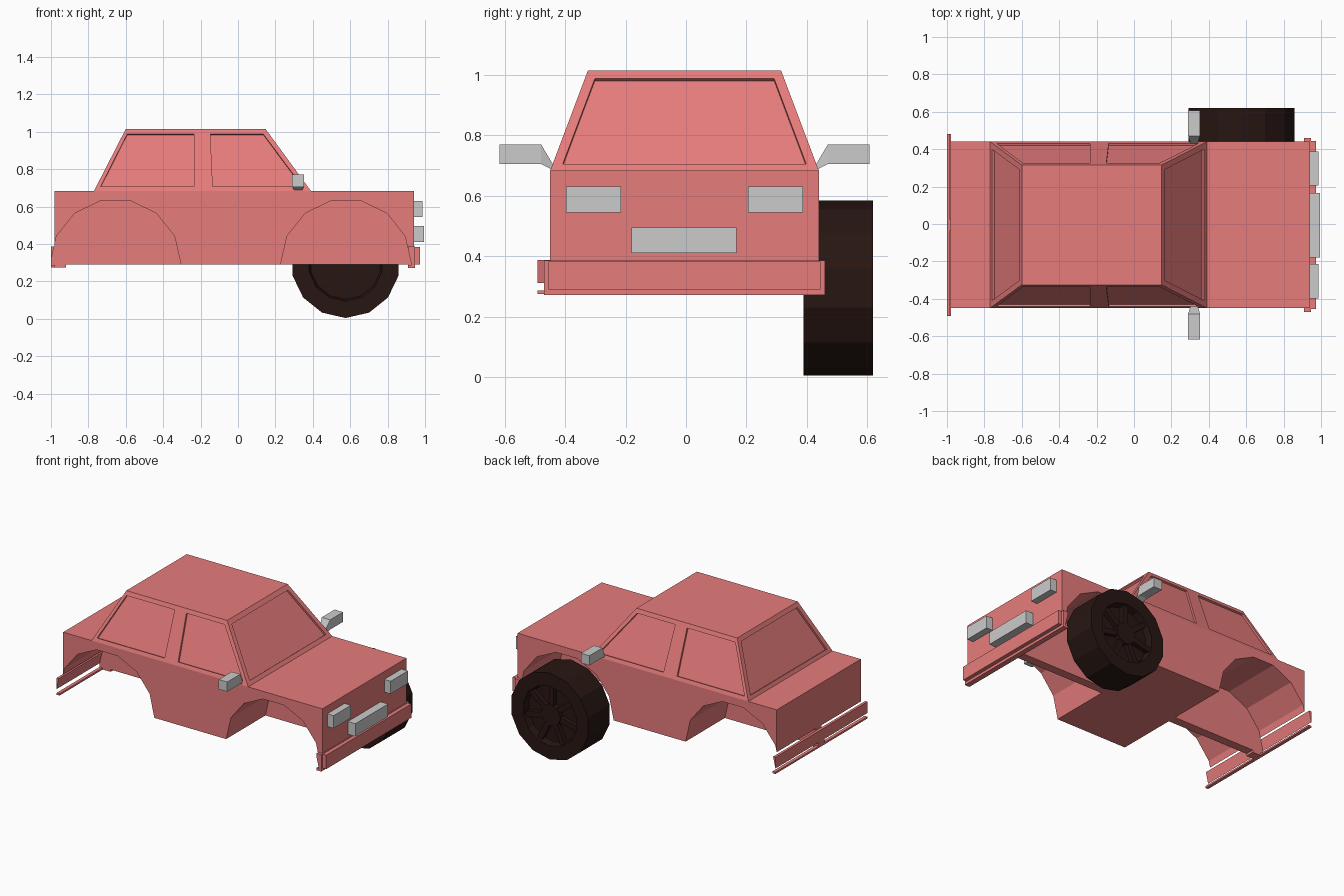
import bpy, bmesh, math
from mathutils import Vector, Matrix

if "Cube" in bpy.data.objects:
    bpy.data.objects.remove(bpy.data.objects["Cube"])

CY = -0.005  # body centre line in y


def material(name, rgb):
    m = bpy.data.materials.new(name)
    m.diffuse_color = (*rgb, 1)
    m.use_nodes = True
    m.node_tree.nodes["Principled BSDF"].inputs["Base Color"].default_value = m.diffuse_color
    return m


RED = material("red_paint", (0.80, 0.20, 0.20))
DARK = material("dark_rubber", (0.020, 0.008, 0.006))


def finish(name, bm, mat=None):
    bmesh.ops.recalc_face_normals(bm, faces=bm.faces)
    me = bpy.data.meshes.new(name)
    bm.to_mesh(me)
    bm.free()
    ob = bpy.data.objects.new(name, me)
    bpy.context.collection.objects.link(ob)
    if mat:
        me.materials.append(mat)
    return ob


def hull(name, pts, mat=None):
    """Convex solid through the given points."""
    bm = bmesh.new()
    for p in pts:
        bm.verts.new(p)
    bmesh.ops.convex_hull(bm, input=bm.verts)
    bmesh.ops.dissolve_limit(bm, angle_limit=0.01, verts=bm.verts, edges=bm.edges)
    return finish(name, bm, mat)


def box(name, x, y, z, mat=None):
    return hull(name, [(a, b, c) for a in x for b in y for c in z], mat)


def cut(ob, cutters):
    for c in cutters:
        m = ob.modifiers.new("cut", 'BOOLEAN')
        m.operation = 'DIFFERENCE'
        m.solver = 'EXACT'
        m.object = c
        bpy.context.view_layer.objects.active = ob
        bpy.ops.object.modifier_apply(modifier=m.name)


def discard(cutters):
    for c in cutters:
        bpy.data.objects.remove(c, do_unlink=True)


# wheel wells: half 14-gons from each side, leaving a thin wall in the middle
wells = []
for cx in (-0.655, 0.5775):
    arc = [(cx + 0.35 * math.cos(math.pi * i / 7), 0.29 + 0.35 * math.sin(math.pi * i / 7))
           for i in range(8)]
    arc += [(cx - 0.35, 0.287), (cx + 0.35, 0.287)]
    for s in (-1, 1):
        wells.append(hull("well_cutter", [(x, CY + s * d, z) for x, z in arc for d in (0.03, 0.7)]))

# lower body
body = box("lower_body", (-0.98, 0.94), (CY - 0.445, CY + 0.445), (0.29, 0.683), RED)
cut(body, wells)

# bumpers
bumpers = [
    box("rear_bumper", (-1.0, -0.978), (CY - 0.487, CY + 0.487), (0.275, 0.387), RED),
    box("front_bumper", (0.93, 0.972), (CY - 0.45, CY + 0.45), (0.29, 0.383), RED),
    box("front_bumper_wrap", (0.91, 0.946), (CY - 0.465, CY + 0.465), (0.272, 0.385), RED),
]
for b in bumpers:
    cut(b, wells)
box("rear_bumper_tab", (-0.99, -0.92), (CY - 0.03, CY + 0.03), (0.275, 0.30), RED)
discard(wells)

# cabin
Z0, Z1 = 0.683, 1.015
HB, HT = 0.445, 0.32          # half width at base and roof
cabin_pts = [(x, CY + s * HB, Z0) for x in (-0.77, 0.39) for s in (-1, 1)]
cabin_pts += [(x, CY + s * HT, Z1) for x in (-0.60, 0.147) for s in (-1, 1)]
cabin = hull("cabin", cabin_pts, RED)


def window_cutter(pts, depth=0.013):
    p = [Vector(q) for q in pts]
    n = (p[1] - p[0]).cross(p[2] - p[0]).normalized()
    mid = sum(p, Vector()) / 4
    if n.dot(mid - Vector((-0.2, CY, 0.8))) < 0:
        n = -n
    return hull("window_cutter", [q + n * d for q in p for d in (-depth, 0.03)])


def lerp(a, b, z):
    return a + (b - a) * (z - Z0) / (Z1 - Z0)


panes = []
LO, HI = 0.706, 0.988
side = [[(-0.735, LO), (-0.235, LO), (-0.235, HI), (-0.592, HI)],
        [(-0.135, LO), (0.345, LO), (0.135, HI), (-0.148, HI)]]
for s in (-1, 1):
    for w in side:
        panes.append(window_cutter([(x, CY + s * lerp(HB, HT, z), z) for x, z in w]))
for xb, xt in ((-0.77, -0.60), (0.39, 0.147)):
    panes.append(window_cutter([(lerp(xb, xt, z), CY + h, z) for h, z in
                                ((-0.403, LO), (0.403, LO), (0.297, HI), (-0.297, HI))]))
cut(cabin, panes)
discard(panes)

# headlights, number plate and mirrors
for s, n in ((-1, "right"), (1, "left")):
    box(n + "_headlight", (0.93, 0.987), sorted((CY + s * 0.21, CY + s * 0.393)), (0.545, 0.63))
    box(n + "_mirror", (0.29, 0.353), sorted((CY + s * 0.475, CY + s * 0.613)), (0.705, 0.77))
    hull(n + "_mirror_stalk",
         [(x, CY + s * 0.475, z) for x in (0.29, 0.353) for z in (0.705, 0.77)] +
         [(x, CY + s * 0.435, z) for x in (0.302, 0.341) for z in (0.685, 0.703)])
box("front_plate", (0.93, 0.995), (CY - 0.175, CY + 0.172), (0.41, 0.495))

# the single wheel: tyre and dished rim, spun with 14 sides
WX, WZ = 0.575, 0.294
profile = [(0, 0.42), (0.19, 0.42), (0.20, 0.39), (0.29, 0.39), (0.29, 0.62),
           (0.20, 0.62), (0.19, 0.575), (0, 0.575)]
bm = bmesh.new()
vs = [bm.verts.new((WX, y, WZ - r)) for r, y in profile]
es = [bm.edges.new(e) for e in zip(vs, vs[1:])]
bmesh.ops.spin(bm, geom=vs + es, cent=(WX, 0, WZ), axis=(0, 1, 0),
               angle=math.tau, steps=14, use_merge=True)
bmesh.ops.remove_doubles(bm, verts=bm.verts, dist=1e-4)
finish("wheel", bm, DARK)

# spokes and hub
for i in range(7):
    sp = box("wheel_spoke", (-0.018, 0.018), (0.565, 0.605), (0.04, 0.196), DARK)
    sp.data.transform(Matrix.Translation((WX, 0, WZ)) @ Matrix.Rotation(math.tau * i / 7, 4, 'Y'))
hull("wheel_hub", [(WX + 0.07 * math.sin(math.tau * i / 14), y, WZ - 0.07 * math.cos(math.tau * i / 14))
                   for i in range(14) for y in (0.565, 0.61)], DARK)
